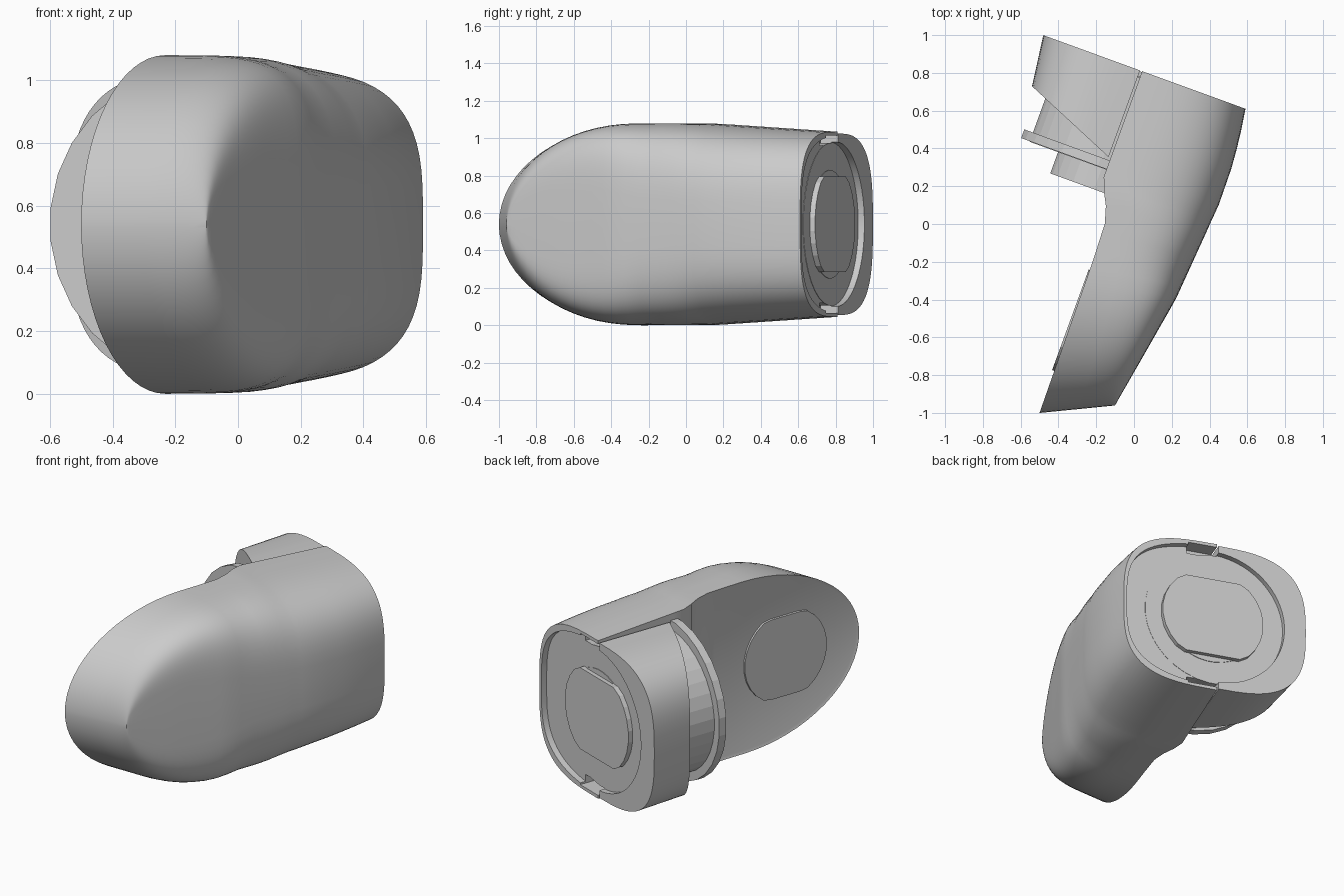
import bpy, bmesh
from math import sin, cos, pi, radians
from mathutils import Matrix

if "Cube" in bpy.data.objects:
    bpy.data.objects.remove(bpy.data.objects["Cube"])

# All parts share a local frame turned 20 degrees: y runs along the grip, x across it
FRAME = Matrix.Translation((0, 0, 0.54)) @ Matrix.Rotation(radians(-20), 4, 'Z')


def table(pts, s):
    """Piecewise linear lookup."""
    for (a, va), (b, vb) in zip(pts, pts[1:]):
        if s <= b:
            return va + (vb - va) * max(0, (s - a) / (b - a))
    return pts[-1][1]


def section(xl, xr, h, n, y, k=0, count=36):
    """D-shaped section: flat at xl, rounded towards xr, sheared along y by k."""
    ring = []
    for i in range(count + 1):
        t = pi * (i / count - 0.5)
        d = (xr - xl) * max(0, cos(t)) ** (2 / n)
        z = h * abs(sin(t)) ** (2 / n) * (1 if t > 0 else -1)
        ring.append((xl + d, y + k * d, z))
    return ring


def loft(name, rings, inset_limit=None):
    bm = bmesh.new()
    vs = [[bm.verts.new(p) for p in r] for r in rings]
    n = len(rings[0])
    flat = []
    for a, b in zip(vs, vs[1:]):
        for i in range(n):
            j = (i + 1) % n
            f = bm.faces.new((a[i], a[j], b[j], b[i]))
            if j == 0:
                flat.append(f)
    bm.faces.new(vs[0])
    bm.faces.new(vs[-1])
    bmesh.ops.recalc_face_normals(bm, faces=bm.faces)
    if inset_limit is not None:
        chosen = [f for f in flat if f.calc_center_median().y < inset_limit]
        bmesh.ops.inset_region(bm, faces=chosen, thickness=0.018, depth=-0.006,
                               use_even_offset=True)
    me = bpy.data.meshes.new(name)
    bm.to_mesh(me)
    bm.free()
    ob = bpy.data.objects.new(name, me)
    bpy.context.collection.objects.link(ob)
    ob.matrix_world = FRAME
    return ob


def disc(name, centre, r, lo, hi, sides=32, clamp=9, axis='y'):
    """Disc between lo and hi along an axis; clamp trims it flat at top and bottom."""
    rings = []
    for e in (lo, hi):
        ring = []
        for i in range(sides):
            t = 2 * pi * (i + 0.5) / sides
            a, z = centre + r * cos(t), max(-clamp, min(clamp, r * sin(t)))
            ring.append((a, e, z) if axis == 'y' else (e, a, z))
        rings.append(ring)
    return loft(name, rings)


def box(name, x0, x1, y0, y1, z0, z1):
    return loft(name, [[(x0, y, z0), (x1, y, z0), (x1, y, z1), (x0, y, z1)]
                       for y in (y0, y1)])


def cut(ob, cutters):
    for c in cutters:
        m = ob.modifiers.new("cut", 'BOOLEAN')
        m.operation, m.solver, m.object = 'DIFFERENCE', 'EXACT', c
    dg = bpy.context.evaluated_depsgraph_get()
    me = bpy.data.meshes.new_from_object(ob.evaluated_get(dg))
    ob.modifiers.clear()
    ob.data = me


# Main grip body, lofted from the rounded tip to the flat back end
TIP = -1.111
LEFT = [(TIP, -.128), (-.25, -.138), (-.05, -.146), (.04, -.173), (.11, -.21), (.18, -.236), (.8, -.236)]
RIGHT = [(TIP, .234), (-.785, .286), (-.395, .344), (.137, .378), (.25, .387), (.46, .384), (.62, .37), (.775, .346)]
HEIGHT = [(-.3, .54), (.1, .538), (.775, .495)]
stations = [-.3 - .811 * cos(pi / 2 * i / 16) for i in range(17)]
stations += [-.2, -.1, -.05, 0, .04, .075, .11, .145, .18, .25, .35, .45, .55, .65, .775]
rings = []
for s in stations:
    q = min(1, max(0, (-.3 - s) / .811))
    h = max(.012, table(HEIGHT, s) * (1 - q * q) ** .5)
    n = table([(TIP, 7), (-.2, 3.6), (.3, 3.3)], s)
    k = .48 * max(0, (.1 - s) / 1.211)
    rings.append(section(table(LEFT, s), table(RIGHT, s), h, n, s, k))
body = loft("grip_body", rings, inset_limit=.12)

# Side housing beyond the thin split line, with a slanted underside
housing = loft("side_housing", [section(-.248, -.757, .485, 3, .287, -.0 + .42 * -1),
                                section(-.248, -.793, .485, 3, .775)])

# Back end recess and the two notches at the split
FLOOR = .738
recess = loft("recess_cutter", [section(-.4, .326, .475, 3.3, y) for y in (FLOOR, .9)])
round_cut = disc("round_cutter", -.22, .44, FLOOR, .9, 64)
notches = [box("notch_cutter", -.3, -.06, .68, .9, *z) for z in ((.42, .474), (-.474, -.42))]
bpy.context.view_layer.update()
cut(body, [recess] + notches)
cut(housing, [round_cut])
for c in [recess, round_cut] + notches:
    bpy.data.objects.remove(c)

# Pivot stem, flange and lower boss
stem = disc("pivot_stem", -.235, .435, .22, FLOOR + .002, 36)
flange = disc("pivot_flange", -.23, .49, .223, .272, 28)
boss = disc("pivot_boss", -.23, .28, .10, .23, 28)

# Trimmed round plates on the back end and on the flat inner face
disc("back_plate_base", -.21, .29, FLOOR - .02, FLOOR + .006, 36)
disc("back_plate", -.215, .315, FLOOR - .02, .77, 28, .255)
disc("inner_plate", -.592, .285, -.10, -.143, 28, .25, axis='x')

# Smooth shading on the moulded shells
for ob in (body, housing):
    bpy.ops.object.select_all(action='DESELECT')
    ob.select_set(True)
    bpy.context.view_layer.objects.active = ob
    bpy.ops.object.shade_smooth_by_angle(angle=radians(28))
